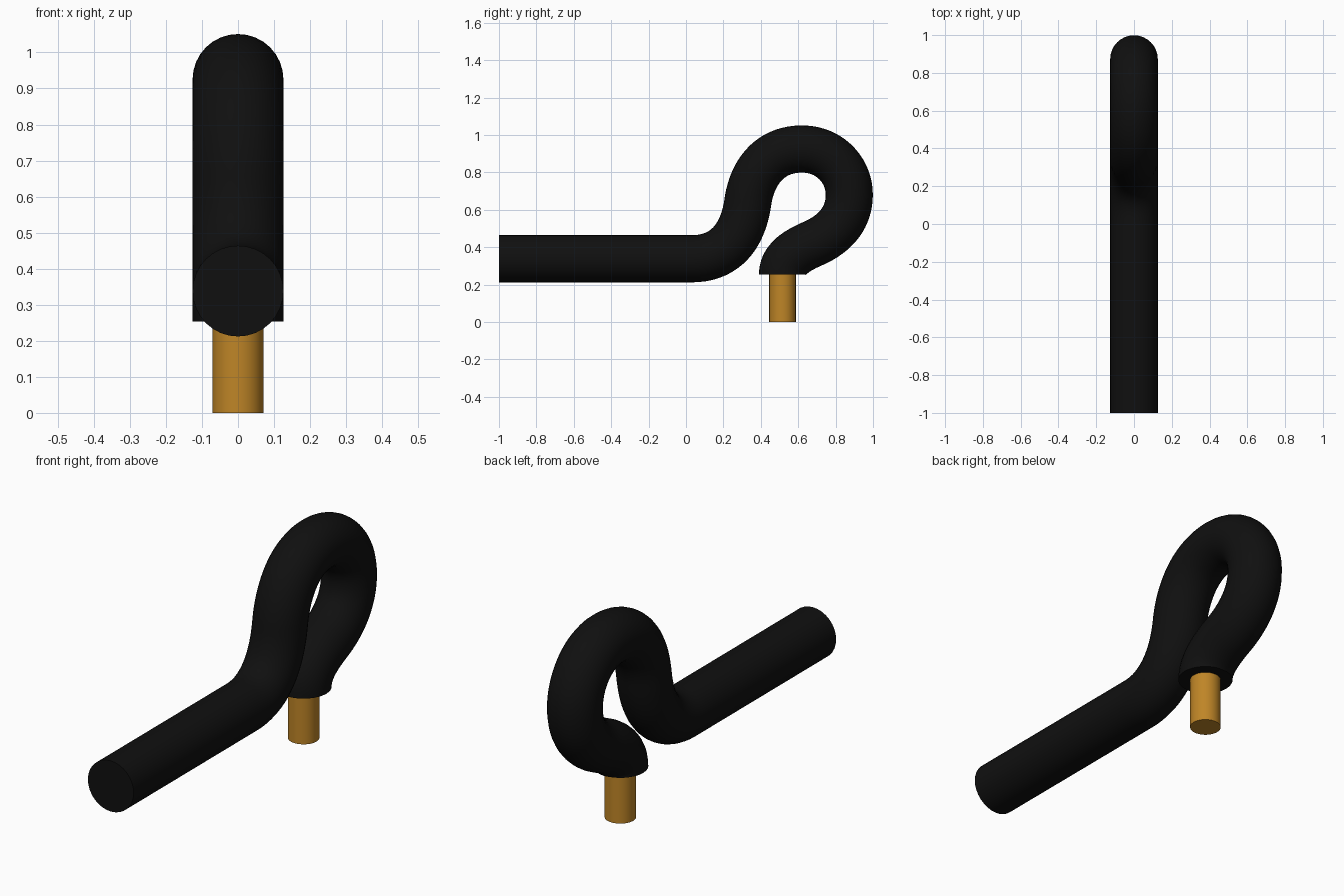
import bpy
import math

cube = bpy.data.objects.get("Cube")
if cube:
    bpy.data.objects.remove(cube, do_unlink=True)


def make_material(name, rgb, roughness):
    mat = bpy.data.materials.new(name)
    mat.use_nodes = True
    mat.diffuse_color = (*rgb, 1)
    bsdf = mat.node_tree.nodes["Principled BSDF"]
    bsdf.inputs["Base Color"].default_value = (*rgb, 1)
    bsdf.inputs["Roughness"].default_value = roughness
    return mat


def smooth(obj):
    bpy.ops.object.select_all(action='DESELECT')
    obj.select_set(True)
    bpy.context.view_layer.objects.active = obj
    bpy.ops.object.shade_smooth_by_angle(angle=math.radians(35))


black = make_material("black rubber", (0.005, 0.005, 0.005), 0.6)
copper = make_material("copper", (0.52, 0.235, 0.02), 0.4)

SLEEVE_RADIUS = 0.126
WIRE_RADIUS = 0.071
END_Y, END_Z = 0.516, 0.253

# Sleeve centreline in the y-z plane: left handle, point, right handle
path = [
    ((-1.2, 0.338), (-1.0, 0.338), (-0.7, 0.338)),
    ((-0.3, 0.338), (0.03, 0.338), (0.24, 0.338)),
    ((0.31, 0.50), (0.33, 0.637), (0.35, 0.79)),
    ((0.44, 0.925), (0.62, 0.925), (0.77, 0.925)),
    ((0.873, 0.81), (0.873, 0.68), (0.873, 0.53)),
    ((0.76, 0.455), (0.68, 0.42), (0.60, 0.385)),
    ((END_Y, 0.34), (END_Y, END_Z), (END_Y, 0.1)),
]

# Looped sleeve: round bevel swept along the centreline, capped at both ends
curve = bpy.data.curves.new("cable_sleeve", 'CURVE')
curve.dimensions = '3D'
curve.twist_mode = 'MINIMUM'
curve.resolution_u = 20
curve.bevel_depth = SLEEVE_RADIUS
curve.bevel_resolution = 14
curve.use_fill_caps = True
spline = curve.splines.new('BEZIER')
spline.bezier_points.add(len(path) - 1)
for point, (left, centre, right) in zip(spline.bezier_points, path):
    point.handle_left_type = point.handle_right_type = 'FREE'
    point.co = (0, *centre)
    point.handle_left = (0, *left)
    point.handle_right = (0, *right)
curve.materials.append(black)
sleeve = bpy.data.objects.new("cable_sleeve", curve)
bpy.context.collection.objects.link(sleeve)
bpy.ops.object.select_all(action='DESELECT')
sleeve.select_set(True)
bpy.context.view_layer.objects.active = sleeve
bpy.ops.object.convert(target='MESH')
smooth(bpy.context.view_layer.objects.active)

# Bare copper core standing out of the sleeve's lower end
wire_height = END_Z + 0.03
bpy.ops.mesh.primitive_cylinder_add(vertices=48, radius=WIRE_RADIUS, depth=wire_height,
                                    location=(0, END_Y, wire_height / 2))
wire = bpy.context.object
wire.name = "copper_core"
wire.data.materials.append(copper)
smooth(wire)
